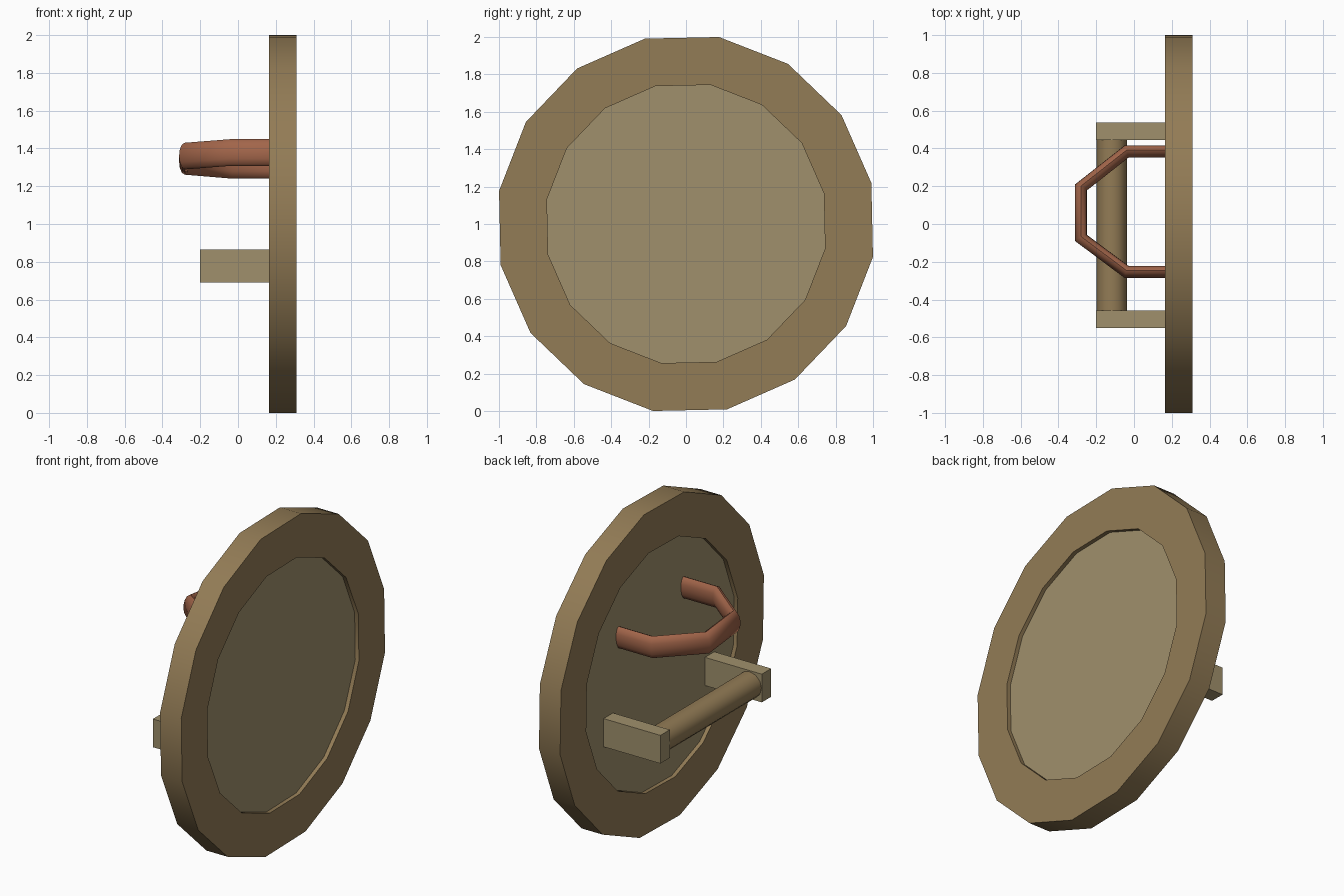
import bpy, bmesh
from math import sin, cos, pi, radians
from mathutils import Vector, Matrix

if "Cube" in bpy.data.objects:
    bpy.data.objects.remove(bpy.data.objects["Cube"])


def material(name, rgb):
    m = bpy.data.materials.new(name)
    m.diffuse_color = (*rgb, 1)
    m.use_nodes = True
    m.node_tree.nodes["Principled BSDF"].inputs["Base Color"].default_value = m.diffuse_color
    return m


DARK = material("dark_wood", (0.29, 0.20, 0.092))
LIGHT = material("light_wood", (0.35, 0.28, 0.15))
LEATHER = material("leather", (0.36, 0.13, 0.068))


def make(name, bm, mat, angle=None):
    bmesh.ops.recalc_face_normals(bm, faces=bm.faces)
    me = bpy.data.meshes.new(name)
    bm.to_mesh(me)
    bm.free()
    me.materials.append(mat)
    ob = bpy.data.objects.new(name, me)
    bpy.context.collection.objects.link(ob)
    if angle:
        bpy.ops.object.select_all(action='DESELECT')
        ob.select_set(True)
        bpy.context.view_layer.objects.active = ob
        bpy.ops.object.shade_smooth_by_angle(angle=radians(angle))
    return ob


def skin(bm, loops, closed=False, caps=False):
    # bridge successive vertex loops with quads
    rings = [[bm.verts.new(p) for p in loop] for loop in loops]
    n = len(rings[0])
    for i in range(len(rings) if closed else len(rings) - 1):
        a, b = rings[i], rings[(i + 1) % len(rings)]
        for j in range(n):
            k = (j + 1) % n
            bm.faces.new((a[j], a[k], b[k], b[j]))
    if caps:
        bm.faces.new(rings[0])
        bm.faces.new(rings[-1])


def disc_loop(x, r, sides=16, turn=radians(12.5)):
    return [(x, r * cos(turn + 2 * pi * i / sides), 1 + r * sin(turn + 2 * pi * i / sides))
            for i in range(sides)]


# Shield rim
bm = bmesh.new()
skin(bm, [disc_loop(x, r) for x, r in
          ((0.165, 1.015), (0.31, 1.015), (0.31, 0.755), (0.165, 0.755))], closed=True)
make("rim", bm, DARK, 30)

# Recessed panel
bm = bmesh.new()
skin(bm, [disc_loop(0.19, 0.755), disc_loop(0.285, 0.755)], caps=True)
make("panel", bm, LIGHT)

# Grip brackets
for name, y0, y1 in (("bracket_left", 0.445, 0.537), ("bracket_right", -0.55, -0.458)):
    bm = bmesh.new()
    skin(bm, [[(x, y, z) for x, z in ((-0.2, 0.69), (0.2, 0.69), (0.2, 0.865), (-0.2, 0.865))]
              for y in (y0, y1)], caps=True)
    make(name, bm, LIGHT)

# Grip bar
bm = bmesh.new()
skin(bm, [[(-0.117 + 0.081 * cos(2 * pi * i / 12), y, 0.777 + 0.081 * sin(2 * pi * i / 12))
           for i in range(12)] for y in (-0.46, 0.447)], caps=True)
make("grip_bar", bm, DARK, 50)

# Arm strap: oval section mitred along a bent path, tilted slightly
path = [Vector(p) for p in ((0.2, 0.32), (-0.04, 0.32), (-0.28, 0.13),
                            (-0.28, -0.14), (-0.04, -0.32), (0.2, -0.32))]
loops = []
for i, p in enumerate(path):
    d1 = (p - path[max(i - 1, 0)]) if i else path[1] - p
    d2 = (path[i + 1] - p) if i < len(path) - 1 else d1
    d1, d2 = d1.normalized(), d2.normalized()
    t = (d1 + d2).normalized()
    w = 0.032 / t.dot(d1)
    loops.append([(p.x - t.y * w * cos(2 * pi * k / 12), p.y + t.x * w * cos(2 * pi * k / 12),
                   0.071 * sin(2 * pi * k / 12)) for k in range(12)])
bm = bmesh.new()
skin(bm, loops, caps=True)
bm.transform(Matrix.Translation((0, 0.065, 1.345)) @ Matrix.Rotation(radians(-6), 4, 'X'))
make("arm_strap", bm, LEATHER, 60)
